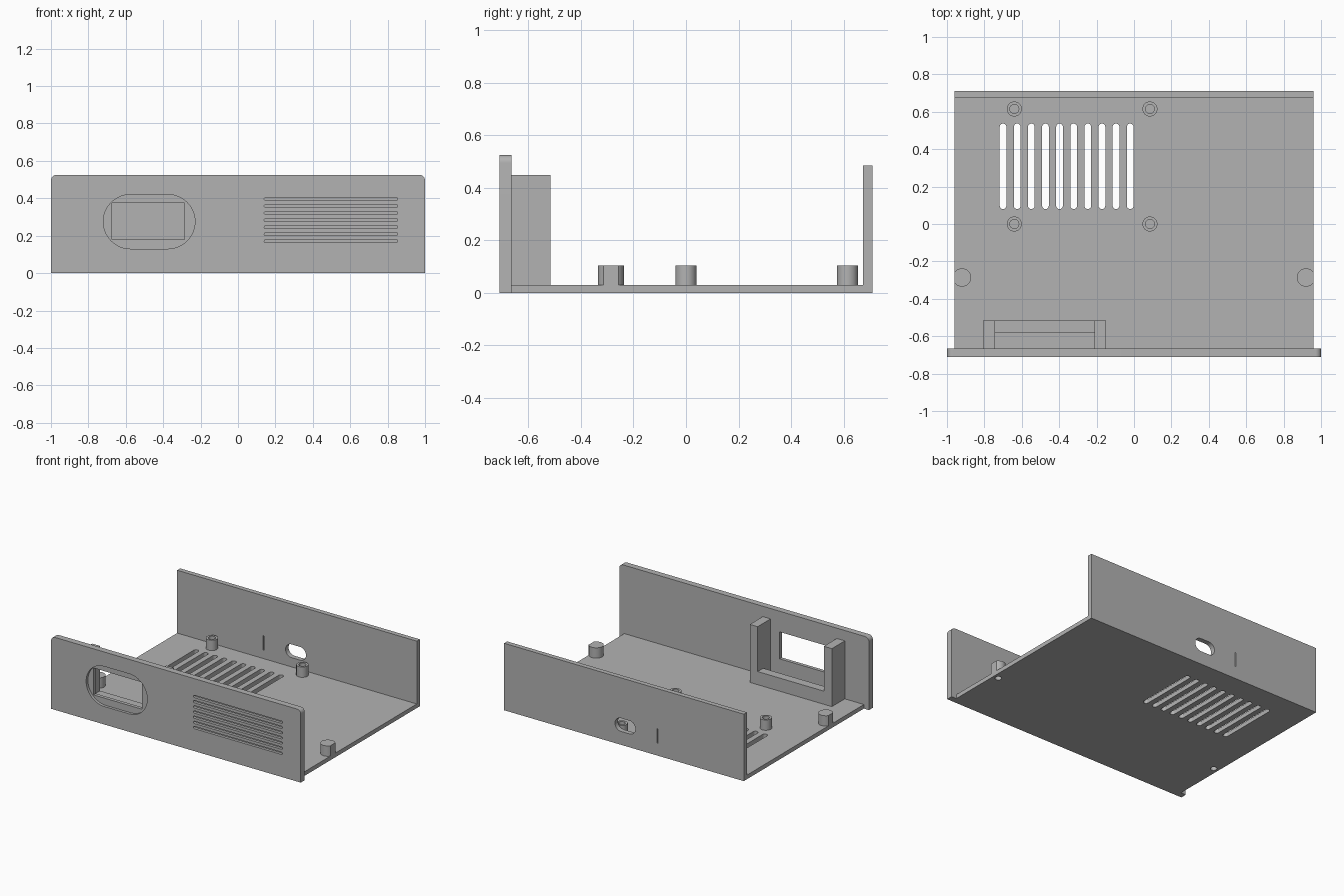
import bpy, bmesh
from math import cos, sin, pi, radians
from mathutils import Matrix, Vector

if "Cube" in bpy.data.objects:
    bpy.data.objects.remove(bpy.data.objects["Cube"])

grey = bpy.data.materials.new("matte grey plastic")
grey.use_nodes = True
COLOUR = (0.45, 0.45, 0.45, 1)
grey.diffuse_color = COLOUR
grey.node_tree.nodes["Principled BSDF"].inputs["Base Color"].default_value = COLOUR

FLOOR_TOP = 0.03
POST_TOP = 0.105
PANEL_FRONT, PANEL_BACK = -0.71, -0.665
WALL_FRONT, WALL_BACK = 0.675, 0.71
HALF_WIDTH = 0.96


# --- outlines: lists of 2D points, counter-clockwise ---
def rectangle(u0, u1, v0, v1):
    return [(u0, v0), (u1, v0), (u1, v1), (u0, v1)]


def arc(cu, cv, r, start, end, steps):
    return [(cu + r * cos(start + (end - start) * i / steps),
             cv + r * sin(start + (end - start) * i / steps)) for i in range(steps + 1)]


def circle(cu, cv, r, sides=32):
    return arc(cu, cv, r, 0, 2 * pi, sides)[:-1]


def stadium(u0, u1, v0, v1, steps=16):
    """Slot with round ends, along whichever side is longer."""
    if u1 - u0 > v1 - v0:
        r, v = (v1 - v0) / 2, (v0 + v1) / 2
        return (arc(u1 - r, v, r, -pi / 2, pi / 2, steps)
                + arc(u0 + r, v, r, pi / 2, 3 * pi / 2, steps))
    r, u = (u1 - u0) / 2, (u0 + u1) / 2
    return arc(u, v1 - r, r, 0, pi, steps) + arc(u, v0 + r, r, pi, 2 * pi, steps)


# --- solids ---
def prism(name, outlines, low, high, axis="Z"):
    """Extrude outlines up z, or along y with the outline in x and z."""
    bm = bmesh.new()
    for outline in outlines:
        face = bm.faces.new([bm.verts.new((u, v, low)) for u, v in outline])
        result = bmesh.ops.extrude_face_region(bm, geom=[face])
        moved = [g for g in result["geom"] if isinstance(g, bmesh.types.BMVert)]
        bmesh.ops.translate(bm, vec=Vector((0, 0, high - low)), verts=moved)
    if axis == "Y":
        swap = Matrix(((1, 0, 0, 0), (0, 0, 1, 0), (0, 1, 0, 0), (0, 0, 0, 1)))
        bmesh.ops.transform(bm, matrix=swap, verts=bm.verts)
    bmesh.ops.recalc_face_normals(bm, faces=bm.faces)
    mesh = bpy.data.meshes.new(name)
    bm.to_mesh(mesh)
    bm.free()
    mesh.materials.append(grey)
    obj = bpy.data.objects.new(name, mesh)
    bpy.context.collection.objects.link(obj)
    return obj


def cut(obj, outlines, low, high, axis="Z"):
    """Subtract prisms from a part, then discard the cutter."""
    cutter = prism("cutter", outlines, low, high, axis)
    cutter.hide_render = True
    mod = obj.modifiers.new("cut", "BOOLEAN")
    mod.operation, mod.solver, mod.object = "DIFFERENCE", "EXACT", cutter
    graph = bpy.context.evaluated_depsgraph_get()
    graph.update()
    mesh = bpy.data.meshes.new_from_object(obj.evaluated_get(graph))
    obj.modifiers.clear()
    obj.data = mesh
    bpy.data.objects.remove(cutter)


def smooth(obj):
    bpy.ops.object.select_all(action="DESELECT")
    obj.select_set(True)
    bpy.context.view_layer.objects.active = obj
    bpy.ops.object.shade_smooth_by_angle(angle=radians(30))


# Floor with vent slots and two screw holes
SCREW_X, SCREW_Y, SCREW_R = 0.92, -0.286, 0.022
floor = prism("floor", [rectangle(-HALF_WIDTH, HALF_WIDTH, PANEL_BACK, WALL_FRONT)], 0, FLOOR_TOP)
vents = [stadium(x - 0.018, x + 0.018, 0.08, 0.537)
         for x in (-0.7 + 0.0755 * i for i in range(10))]
screws = [circle(s * SCREW_X, SCREW_Y, SCREW_R) for s in (-1, 1)]
cut(floor, vents + screws, -0.1, 0.1)

# Front panel with rounded top corners
R = 0.03
TOP = 0.525
outline = ([(-1, 0), (1, 0)] + arc(1 - R, TOP - R, R, 0, pi / 2, 8)
           + arc(R - 1, TOP - R, R, pi / 2, pi, 8))
panel = prism("front_panel", [outline], PANEL_FRONT, PANEL_BACK, "Y")
# Shallow oval recess, display window and decorative grooves
cut(panel, [stadium(-0.72, -0.23, 0.13, 0.42, 24)], -0.8, PANEL_FRONT + 0.02, "Y")
cut(panel, [rectangle(-0.675, -0.285, 0.18, 0.375)], -0.8, -0.6, "Y")
grooves = [stadium(0.14, 0.853, z - 0.0085, z + 0.0085, 8)
           for z in (0.171 + 0.0375 * i for i in range(7))]
cut(panel, grooves, -0.8, PANEL_FRONT + 0.02, "Y")

# Back wall with cable opening and thin slit
wall = prism("back_wall", [rectangle(-HALF_WIDTH, HALF_WIDTH, 0, 0.485)], WALL_FRONT, WALL_BACK, "Y")
cut(wall, [stadium(-0.092, 0.072, 0.097, 0.193),
           rectangle(-0.274, -0.266, 0.09, 0.195)], 0.6, 0.8, "Y")

# Display holder behind the window
for name, x0, x1 in (("holder_right_post", -0.807, -0.743), ("holder_left_post", -0.212, -0.15)):
    prism(name, [rectangle(x0, x1, PANEL_BACK, -0.517)], FLOOR_TOP, 0.45)
prism("holder_bar", [rectangle(-0.743, -0.212, -0.58, -0.517)], FLOOR_TOP, 0.125)

# Hollow board standoffs
for x in (-0.64, 0.085):
    for y in (0.0, 0.615):
        standoff = prism("board_standoff", [circle(x, y, 0.04)], FLOOR_TOP, POST_TOP)
        cut(standoff, [circle(x, y, 0.024)], FLOOR_TOP + 0.005, 0.2)
        smooth(standoff)

# Side screw posts, trimmed flush with the floor edge and bored from below
for side, name in ((-1, "right_screw_post"), (1, "left_screw_post")):
    post = prism(name, [circle(side * SCREW_X, SCREW_Y, 0.049)], FLOOR_TOP, POST_TOP)
    edge = sorted((side * HALF_WIDTH, side * 1.2))
    cut(post, [rectangle(*edge, -0.5, 0)], -0.1, 0.2)
    cut(post, [circle(side * SCREW_X, SCREW_Y, SCREW_R)], -0.1, 0.085)
    smooth(post)

for part in (floor, panel, wall):
    smooth(part)
